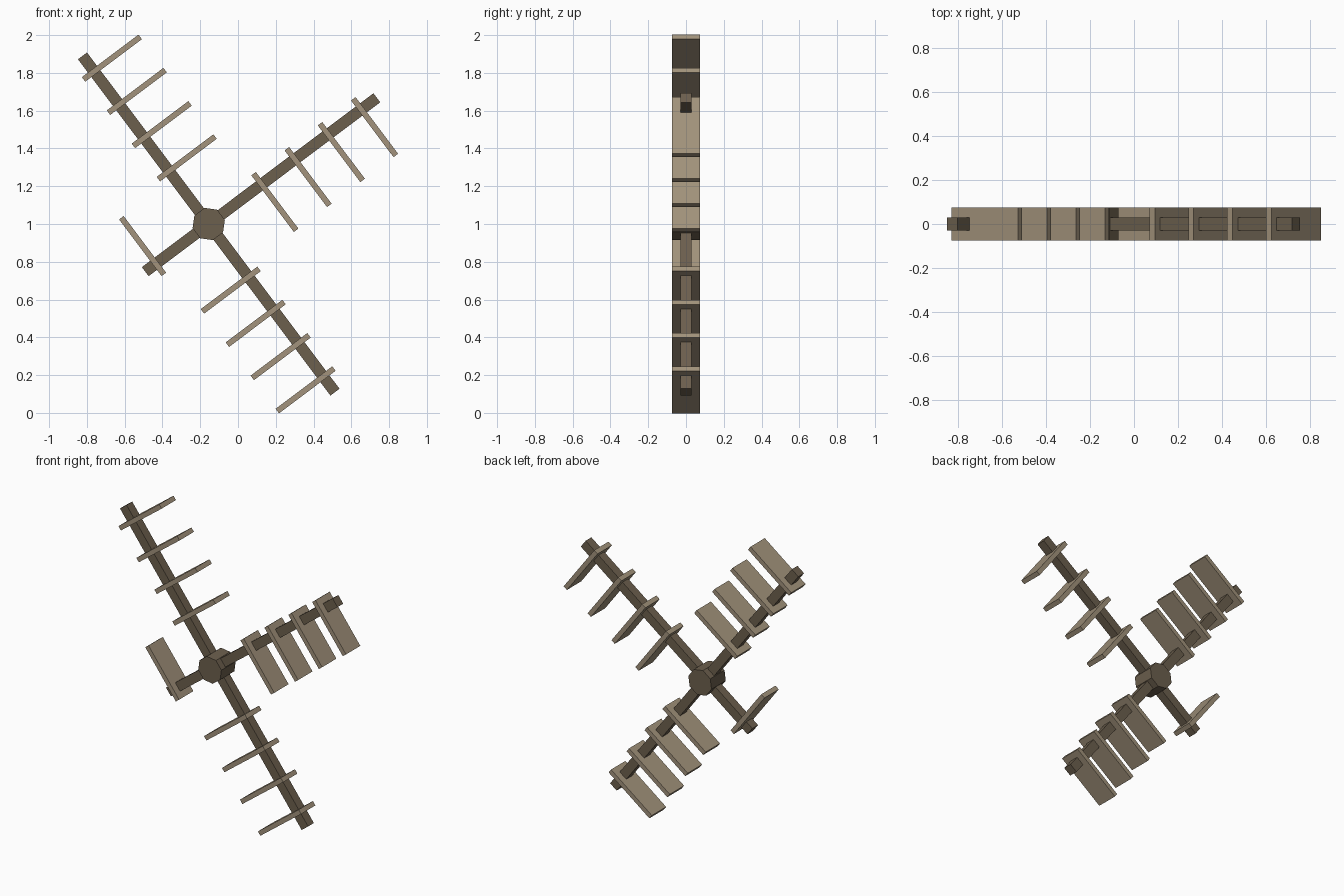
import bpy
from math import radians, cos, sin
from mathutils import Matrix, Vector

if "Cube" in bpy.data.objects:
    bpy.data.objects.remove(bpy.data.objects["Cube"])

HUB = Vector((-0.155, 0, 1.0))
TILT = 36.9


def material(name, color):
    m = bpy.data.materials.new(name)
    m.diffuse_color = (*color, 1)
    m.use_nodes = True
    m.node_tree.nodes["Principled BSDF"].inputs["Base Color"].default_value = m.diffuse_color
    return m


dark_wood = material("dark_wood", (0.15, 0.115, 0.075))
pale_wood = material("pale_wood", (0.36, 0.29, 0.20))


def box(name, frame, center, size, mat):
    """Box placed in an arm's frame: x along the arm, y depth, z across."""
    bpy.ops.mesh.primitive_cube_add(size=1)
    ob = bpy.context.object
    ob.name = name
    ob.matrix_world = (frame @ Matrix.Translation(center)
                       @ Matrix.Diagonal((*size, 1)))
    ob.data.materials.append(mat)


# Octagonal hub, flats facing the arms
bpy.ops.mesh.primitive_cylinder_add(vertices=8, radius=0.088, depth=0.15)
hub = bpy.context.object
hub.name = "hub"
hub.data.materials.append(dark_wood)
hub.matrix_world = (Matrix.Translation(HUB)
                    @ Matrix.Rotation(radians(22.5 - TILT), 4, 'Y')
                    @ Matrix.Rotation(radians(90), 4, 'X'))

# Four arms with cross slats; the third one is broken off short
arms = [(1.113, 4), (1.113, 4), (0.42, 1), (1.113, 4)]
for i, (length, slats) in enumerate(arms):
    frame = (Matrix.Translation(HUB)
             @ Matrix.Rotation(-radians(TILT + 90 * i), 4, 'Y'))
    box(f"arm_{i + 1}", frame, (length / 2, 0, 0),
        (length, 0.06, 0.06), dark_wood)
    for k in range(slats):
        box(f"slat_{i + 1}_{k + 1}", frame, (0.35 + 0.22 * k, 0, -0.117),
            (0.03, 0.15, 0.375), pale_wood)
